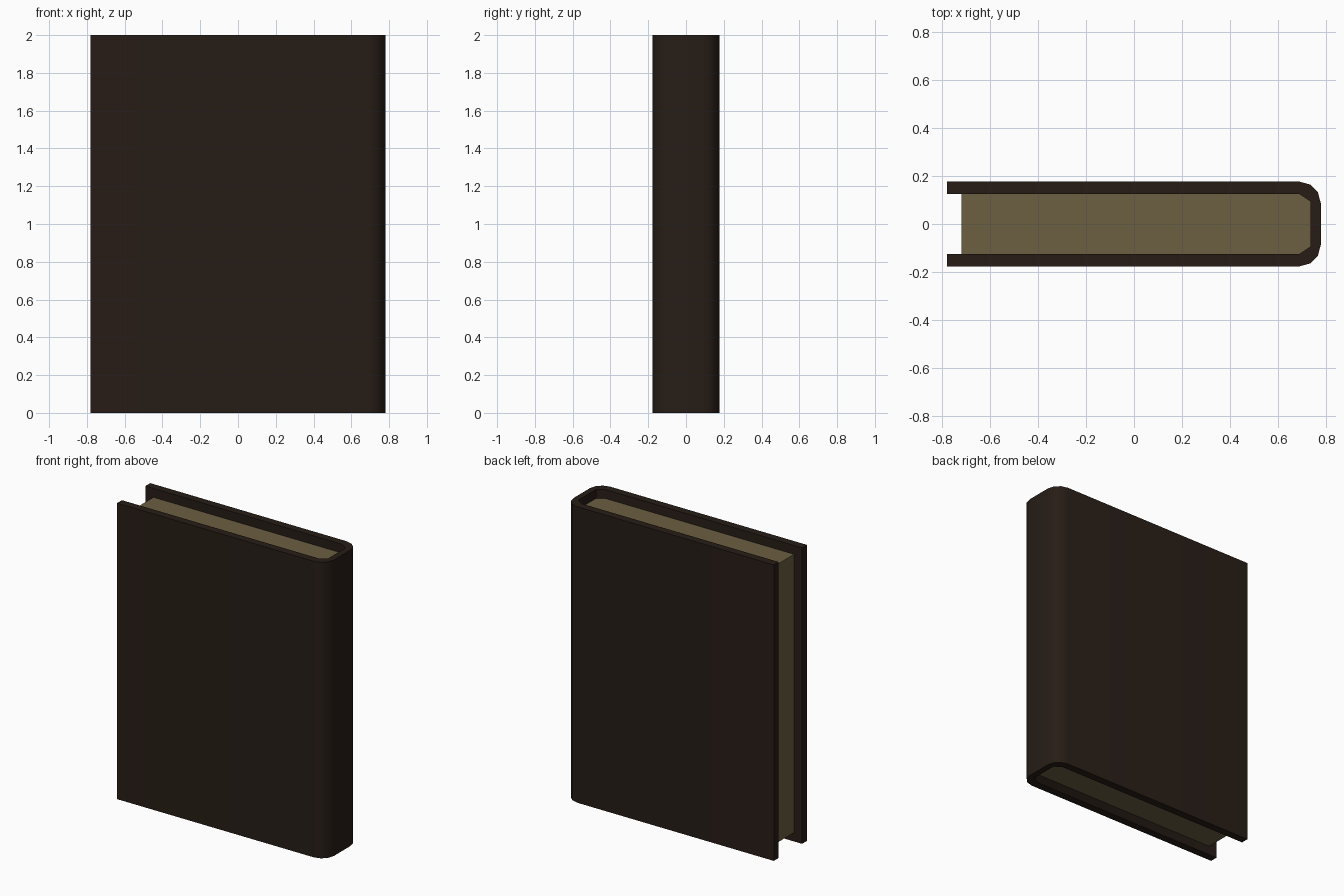
import bpy, bmesh
from math import sin, cos, radians

if "Cube" in bpy.data.objects:
    bpy.data.objects.remove(bpy.data.objects["Cube"])


def material(name, color):
    mat = bpy.data.materials.new(name)
    mat.diffuse_color = color
    mat.use_nodes = True
    mat.node_tree.nodes["Principled BSDF"].inputs["Base Color"].default_value = mat.diffuse_color
    return mat


def prism(name, outline, z0, z1, mat):
    """Extrude a flat outline (counter-clockwise in x, y) from z0 up to z1."""
    bm = bmesh.new()
    base = bm.faces.new([bm.verts.new((x, y, z0)) for x, y in outline])
    ext = bmesh.ops.extrude_face_region(bm, geom=[base], use_keep_orig=True)
    top = [v for v in ext["geom"] if isinstance(v, bmesh.types.BMVert)]
    bmesh.ops.translate(bm, verts=top, vec=(0, 0, z1 - z0))
    bmesh.ops.recalc_face_normals(bm, faces=bm.faces)
    mesh = bpy.data.meshes.new(name)
    bm.to_mesh(mesh)
    bm.free()
    obj = bpy.data.objects.new(name, mesh)
    bpy.context.collection.objects.link(obj)
    mesh.materials.append(mat)
    bpy.ops.object.select_all(action='DESELECT')
    obj.select_set(True)
    bpy.context.view_layer.objects.active = obj
    bpy.ops.object.shade_smooth_by_angle(angle=radians(35))
    return obj


def mirrored(half):
    """Complete a half outline (y < 0 side) with its y > 0 reflection."""
    return half + [(x, -y) for x, y in reversed(half)]


HALF_Y, BOARD, EDGE, BEND = 0.177, 0.052, 0.78, 0.69
leather = material("cover_leather", (0.02, 0.012, 0.008, 1))
paper = material("page_paper", (0.15, 0.115, 0.055, 1))

# Rounded outer side of the cover and bevelled inner side
r = EDGE - BEND
outer = [(-EDGE, -HALF_Y)] + [
    (BEND + r * sin(radians(a)), -HALF_Y + r - r * cos(radians(a)))
    for a in (0, 30, 60, 90)]
inner_bend = [(BEND, -HALF_Y + BOARD), (0.738, -0.093)]
inner = [(-EDGE, -HALF_Y + BOARD)] + inner_bend

# Cover: two boards joined by the spine in one C-shaped section
prism("cover", mirrored(outer) + mirrored(inner)[::-1], 0, 2, leather)

# Page block, set in from the open edges of the boards
prism("pages", mirrored([(-0.72, -HALF_Y + BOARD)] + inner_bend), 0.06, 1.94, paper)
